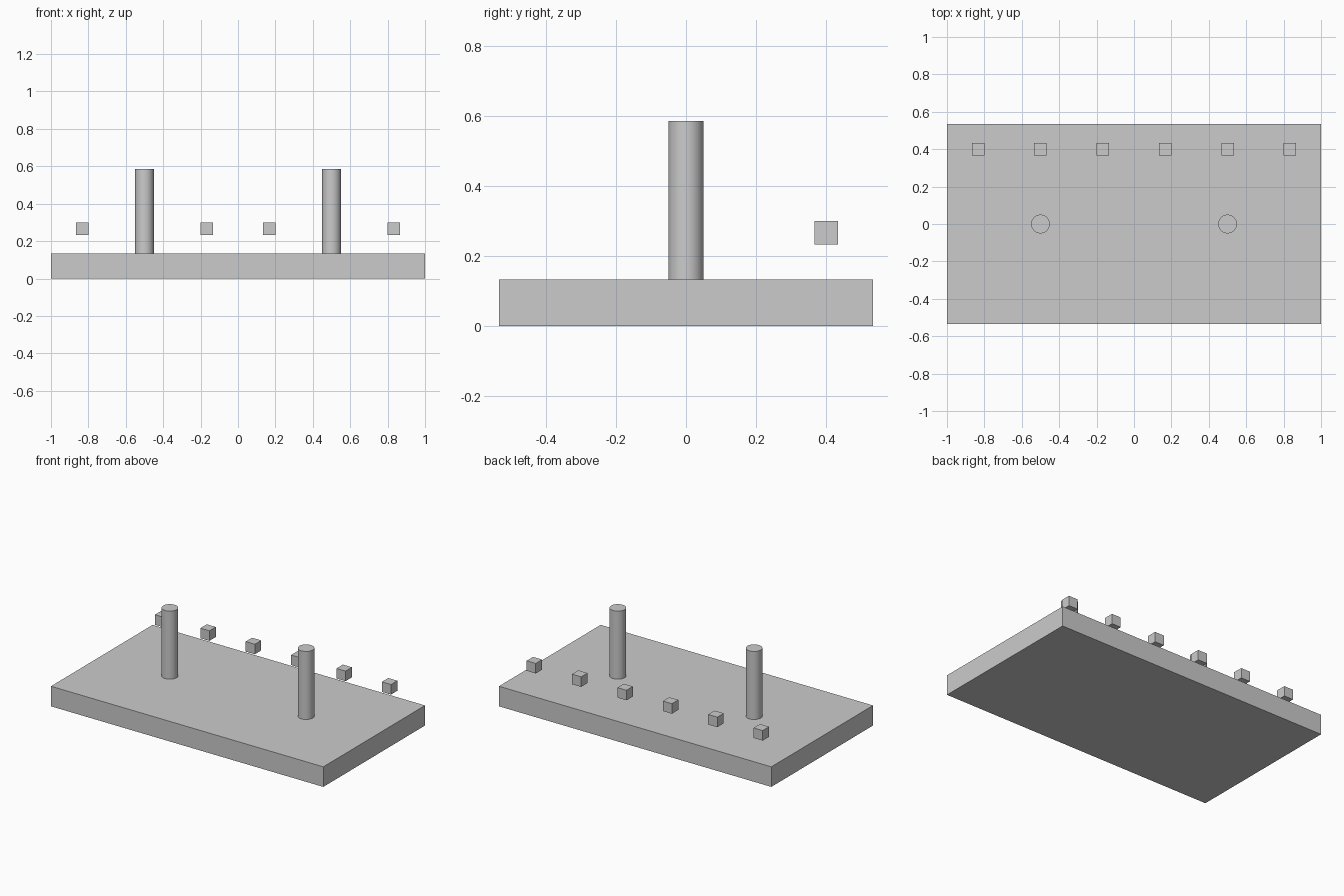
import bpy
import math

if "Cube" in bpy.data.objects:
    bpy.data.objects.remove(bpy.data.objects["Cube"])


def box(name, size, centre):
    bpy.ops.mesh.primitive_cube_add(size=1, location=centre)
    ob = bpy.context.object
    ob.name = name
    ob.scale = size
    bpy.ops.object.transform_apply(location=False, rotation=False, scale=True)
    return ob


BASE_TOP = 0.1333
POST_TOP = 0.585

# Base slab
box("base_slab", (2.0, 1.0667, BASE_TOP), (0, 0, BASE_TOP / 2))

# Two round posts standing on the slab
for side, x in (("left", -0.5), ("right", 0.5)):
    bpy.ops.mesh.primitive_cylinder_add(
        vertices=48, radius=0.05, depth=POST_TOP - BASE_TOP,
        location=(x, 0, (BASE_TOP + POST_TOP) / 2))
    bpy.context.object.name = f"{side}_post"
    bpy.ops.object.shade_smooth_by_angle(angle=math.radians(30))

# Row of six small floating cubes along the back
for i in range(6):
    box(f"back_cube_{i + 1}", (0.0667,) * 3, ((i - 2.5) / 3, 0.4, 0.2667))
